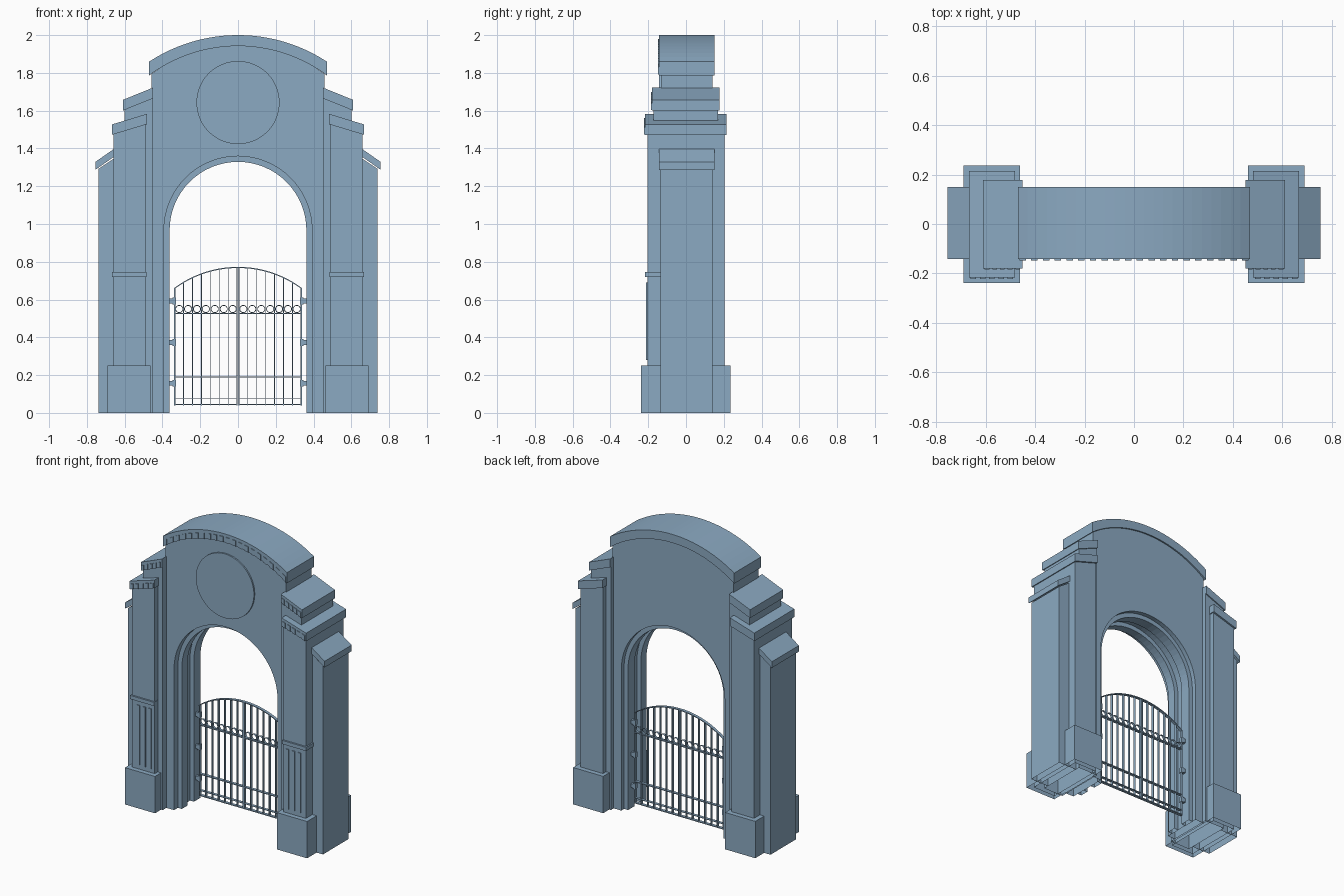
import bpy, bmesh
from math import sin, cos, pi, sqrt

if "Cube" in bpy.data.objects:
    bpy.data.objects.remove(bpy.data.objects["Cube"])

# Blue-grey stone and iron colour shared by every part
paint = bpy.data.materials.new("blue_grey")
paint.diffuse_color = (0.26, 0.40, 0.54, 1)
paint.use_nodes = True
paint.node_tree.nodes["Principled BSDF"].inputs["Base Color"].default_value = paint.diffuse_color


def prisms(name, profiles, y0, y1, mirror=False):
    """Extrude XZ outlines from y0 to y1 into one object, open at the ground."""
    bm = bmesh.new()
    for pts in profiles:
        front = [bm.verts.new((x, y0, z)) for x, z in pts]
        back = [bm.verts.new((x, y1, z)) for x, z in pts]
        bm.faces.new(front)
        bm.faces.new(back[::-1])
        for i in range(len(pts)):
            j = (i + 1) % len(pts)
            bm.faces.new((front[j], front[i], back[i], back[j]))
    bmesh.ops.recalc_face_normals(bm, faces=bm.faces)
    ground = [f for f in bm.faces if all(v.co.z < 1e-6 for v in f.verts)]
    bmesh.ops.delete(bm, geom=ground, context="FACES")
    me = bpy.data.meshes.new(name)
    bm.to_mesh(me)
    bm.free()
    me.materials.append(paint)
    ob = bpy.data.objects.new(name, me)
    bpy.context.collection.objects.link(ob)
    if mirror:
        mod = ob.modifiers.new("Mirror", "MIRROR")
        mod.use_mirror_merge = False
    return ob


def rect(x0, x1, z0, z1):
    return [(x0, z0), (x1, z0), (x1, z1), (x0, z1)]


def slope(x0, x1, za, zb, h):
    """Sloping slab outline: bottom za at x0, bottom zb at x1, height h."""
    return [(x0, za), (x1, zb), (x1, zb + h), (x0, za + h)]


def arc_z(x, top, half, drop):
    """Height of a segmental arc that falls by drop at x = half."""
    r = (half * half + drop * drop) / (2 * drop)
    return top - r + sqrt(r * r - x * x)


def arc(half, top, drop, n=24):
    xs = [half * (2 * i / n - 1) for i in range(n + 1)]
    return [(x, arc_z(x, top, half, drop)) for x in xs]


def opening(r, n=32):
    """Arched opening running from the right foot over to the left foot."""
    curve = [(r * cos(pi * i / n), 0.967 + r * sin(pi * i / n)) for i in range(n + 1)]
    return [(r, 0)] + curve + [(-r, 0)]


# Main wall with arched opening, and two raised arch ribs inside it
top_edge = arc(0.457, 1.945, 0.15)
prisms("arch_wall", [[(-0.457, 0)] + top_edge + [(0.457, 0)] + opening(0.392)], -0.132, 0.14)
for name, y0, y1 in (("front_arch_rib", -0.09, -0.03), ("back_arch_rib", 0.04, 0.11)):
    prisms(name, [opening(0.362) + opening(0.394)[::-1]], y0, y1)

# Curved cornice with dentils along its front
prisms("cornice", [arc(0.47, 1.942, 0.155) + arc(0.47, 2.0, 0.14)[::-1]], -0.142, 0.15)
dentils = []
for i in range(20):
    x = -0.45 + 0.9 * i / 19
    a, b = x - 0.013, x + 0.013
    za, zb = (arc_z(v, 1.942, 0.47, 0.155) for v in (a, b))
    dentils.append([(a, za), (b, zb), (b, zb + 0.038), (a, za + 0.038)])
prisms("cornice_dentils", dentils, -0.147, -0.14)

# Round medallion
prisms("medallion", [[(0.22 * cos(2 * pi * i / 48), 1.643 + 0.22 * sin(2 * pi * i / 48))
                      for i in range(48)]], -0.142, -0.13)

# Stepped piers: inner block, pilaster, wing and plinth on each side
prisms("inner_pier", [[(0.45, 0), (0.60, 0), (0.60, 1.605), (0.45, 1.67)]], -0.172, 0.17, True)
prisms("pilaster", [[(0.487, 0), (0.658, 0), (0.658, 1.48), (0.487, 1.535)]], -0.205, 0.203, True)
prisms("wing", [[(0.60, 0), (0.738, 0), (0.738, 1.292), (0.60, 1.385)]], -0.135, 0.14, True)
prisms("plinth", [rect(0.462, 0.69, 0, 0.252)], -0.238, 0.236, True)

# Sloping caps
prisms("upper_cap", [slope(0.45, 0.61, 1.665, 1.60, 0.057)], -0.18, 0.178, True)
prisms("middle_cap", [slope(0.482, 0.668, 1.528, 1.472, 0.055)], -0.217, 0.215, True)
prisms("wing_cap", [slope(0.655, 0.755, 1.357, 1.287, 0.042)], -0.142, 0.15, True)

# Cap dentils
for name, x0, x1, za, zb, y in (("upper_cap_dentils", 0.455, 0.61, 1.665, 1.60, -0.18),
                                ("middle_cap_dentils", 0.482, 0.668, 1.528, 1.472, -0.217)):
    k, step, blocks = (zb - za) / (x1 - x0), (x1 - x0) / 5, []
    for i in range(5):
        a = x0 + step * (i + 0.2)
        b = a + step * 0.6
        blocks.append(slope(a, b, za + k * (a - x0), za + k * (b - x0), 0.036))
    prisms(name, blocks, y - 0.005, y + 0.002, True)

# Pilaster band and flutes
prisms("pilaster_band", [rect(0.484, 0.667, 0.72, 0.745)], -0.217, -0.13, True)
prisms("pilaster_flutes", [rect(0.510 + 0.045 * i, 0.530 + 0.045 * i, 0.28, 0.69)
                           for i in range(3)], -0.211, -0.203, True)

# Gate leaves: thin flat bars, rails and a curved top rail
GY, T = 0.068, 0.009
bars = []
for i in range(8):
    x = 0.005 + 0.33 * i / 7
    w = 0.0035 if i in (0, 7) else 0.002
    bars.append(rect(x - w, x + w, 0.04, arc_z(x, 0.77, 0.338, 0.112)))
prisms("gate_bars", bars, GY - T, GY + T, True)
prisms("gate_rails", [rect(0.002, 0.337, z - h, z + h) for z, h in
                      ((0.044, 0.003), (0.078, 0.002), (0.19, 0.003), (0.526, 0.003))],
       GY - 0.01, GY + 0.01, True)
prisms("gate_top_rail", [arc(0.338, 0.767, 0.112) + arc(0.338, 0.773, 0.112)[::-1]],
       GY - 0.01, GY + 0.01)

# Row of flat rings in the gate
for i in range(7):
    for s in (-1, 1):
        bpy.ops.mesh.primitive_torus_add(
            major_segments=20, minor_segments=6, major_radius=0.019, minor_radius=0.002,
            location=(s * (0.005 + 0.33 * (i + 0.5) / 7), GY, 0.55), rotation=(pi / 2, 0, 0))
        ring = bpy.context.object
        ring.name = "gate_ring"
        ring.scale.z = 4
        ring.data.materials.append(paint)
        bpy.ops.object.shade_smooth_by_angle()

# Hinges
prisms("hinges", [rect(0.328, 0.346, z - 0.018, z + 0.018) for z in (0.157, 0.372, 0.592)] +
       [rect(0.346, 0.368, z - 0.013, z + 0.013) for z in (0.157, 0.372, 0.592)],
       GY - 0.012, GY + 0.012, True)
